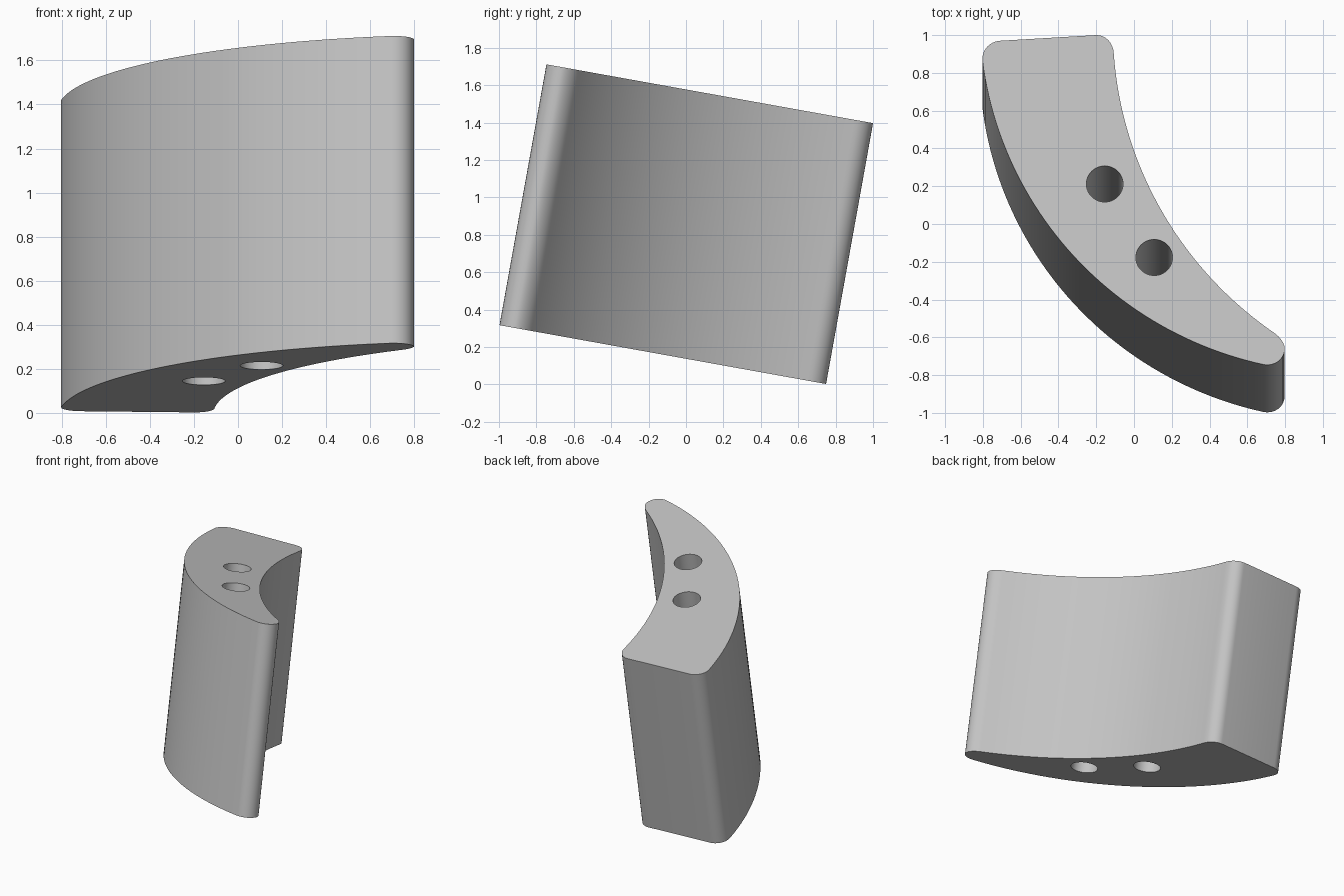
import bpy, bmesh, math
from mathutils import Vector

cube = bpy.data.objects.get("Cube")
if cube:
    bpy.data.objects.remove(cube, do_unlink=True)

TILT = math.atan(0.18)
HEIGHT = 1.417
SHIFT = HEIGHT * math.sin(TILT)


def flat(x, y):
    """Top-surface position to the untilted profile plane."""
    return Vector((x, (y - SHIFT) / math.cos(TILT)))


def arc(center, radius, start, end, n=48):
    """Circular arc between the directions of two points."""
    c = Vector(center)
    a, b = [math.atan2(p.y - c.y, p.x - c.x) % math.tau for p in (start, end)]
    pts = [c + radius * Vector((math.cos(a + (b - a) * i / n),
                                math.sin(a + (b - a) * i / n))) for i in range(n + 1)]
    # ease small end errors so the arc meets its neighbours
    d0, d1 = start - pts[0], end - pts[-1]
    return [p + d0.lerp(d1, i / n) for i, p in enumerate(pts)]


def corner(start, control, end, n=8):
    """Round corner as a rational quadratic curve, without its ends."""
    pts = []
    for i in range(1, n):
        t = i / n
        w = ((1 - t) ** 2, 1.414 * t * (1 - t), t * t)
        pts.append((start * w[0] + control * w[1] + end * w[2]) / sum(w))
    return pts


def prism(name, outline, z0, z1):
    bm = bmesh.new()
    face = bm.faces.new([bm.verts.new((p.x, p.y, z0)) for p in outline])
    ext = bmesh.ops.extrude_face_region(bm, geom=[face])
    top = [g for g in ext["geom"] if isinstance(g, bmesh.types.BMVert)]
    bmesh.ops.translate(bm, vec=(0, 0, z1 - z0), verts=top)
    bmesh.ops.recalc_face_normals(bm, faces=bm.faces)
    mesh = bpy.data.meshes.new(name)
    bm.to_mesh(mesh)
    bm.free()
    obj = bpy.data.objects.new(name, mesh)
    bpy.context.collection.objects.link(obj)
    return obj


# Curved profile: outer arc, rounded tip, inner arc, rounded back
outer_a, outer_b = flat(-0.803, 0.87), flat(0.69, -0.745)
tip = flat(0.798, -0.665)
inner_a, inner_b = flat(0.74, -0.575), flat(-0.107, 0.9)
back_a, back_b = flat(-0.2, 1.0), flat(-0.71, 0.97)

outline = arc((1.101, 0.864), 1.92, outer_a, outer_b)
outline += corner(outer_b, flat(0.79, -0.76), tip) + [tip]
outline += corner(tip, flat(0.803, -0.615), inner_a)
outline += arc((1.884, 0.805), 1.998, inner_a, inner_b)
outline += corner(inner_b, flat(-0.108, 1.003), back_a) + [back_a, back_b]
outline += corner(back_b, flat(-0.807, 0.964), outer_a)
body = prism("curved_block", outline, 0, HEIGHT)

# Two holes through the block
for x, y in ((-0.155, 0.212), (0.107, -0.177)):
    c = flat(x, y)
    ring = [c + 0.097 * Vector((math.cos(math.tau * i / 48), math.sin(math.tau * i / 48)))
            for i in range(48)]
    cutter = prism("hole_cutter", ring, -0.1, HEIGHT + 0.1)
    cutter.hide_render = True
    mod = body.modifiers.new("hole", "BOOLEAN")
    mod.operation = "DIFFERENCE"
    mod.solver = "EXACT"
    mod.object = cutter
    bpy.context.view_layer.objects.active = body
    bpy.ops.object.modifier_apply(modifier=mod.name)
    bpy.data.objects.remove(cutter, do_unlink=True)

# Plain grey material
grey = bpy.data.materials.new("light_grey")
grey.use_nodes = True
colour = (0.55, 0.55, 0.55, 1)
grey.diffuse_color = colour
grey.node_tree.nodes["Principled BSDF"].inputs["Base Color"].default_value = colour
body.data.materials.clear()
body.data.materials.append(grey)

# Lean the block and smooth its curved sides
body.rotation_euler.x = -TILT
body.location.z = 0.137
bpy.ops.object.select_all(action="DESELECT")
body.select_set(True)
bpy.context.view_layer.objects.active = body
bpy.ops.object.shade_smooth_by_angle(angle=math.radians(30))
